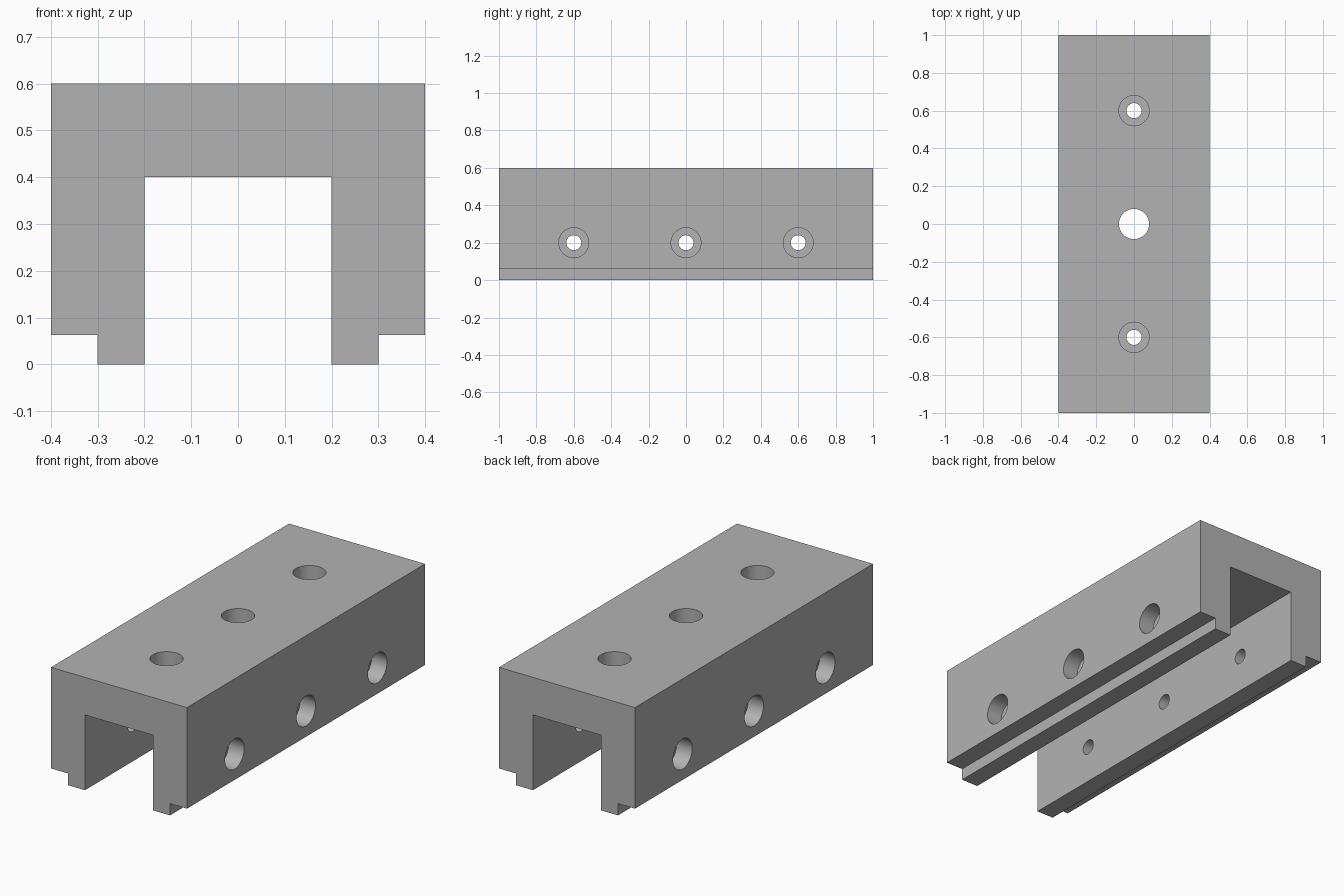
import bpy, bmesh, math
from mathutils import Matrix, Vector

cube = bpy.data.objects.get("Cube")
if cube:
    bpy.data.objects.remove(cube, do_unlink=True)

BORE, HOLE, DEPTH = 0.08, 0.04, 0.09
WIDE, TOP, SINK = 0.4, 0.6, 0.2

grey = bpy.data.materials.new("grey metal")
grey.use_nodes = True
colour = (0.45, 0.45, 0.45, 1)
grey.diffuse_color = colour
grey.node_tree.nodes["Principled BSDF"].inputs["Base Color"].default_value = colour


def add_object(name, bm):
    bmesh.ops.recalc_face_normals(bm, faces=bm.faces)
    mesh = bpy.data.meshes.new(name)
    bm.to_mesh(mesh)
    bm.free()
    mesh.materials.append(grey)
    ob = bpy.data.objects.new(name, mesh)
    bpy.context.collection.objects.link(ob)
    return ob


def lathe(bm, profile, matrix, sides=48):
    """Closed turned solid from (radius, height) points."""
    rings = [[bm.verts.new(matrix @ Vector((r * math.cos(a), r * math.sin(a), h)))
              for a in (math.tau * i / sides for i in range(sides))]
             for r, h in profile]
    for low, high in zip(rings, rings[1:]):
        for i in range(sides):
            j = (i + 1) % sides
            bm.faces.new((low[i], low[j], high[j], high[i]))
    bm.faces.new(rings[0])
    bm.faces.new(rings[-1])


# Channel body: mirrored half profile, extruded along y
half = [(WIDE, TOP), (WIDE, 0.0625), (0.3, 0.0625), (0.3, 0), (0.2, 0), (0.2, 0.4)]
outline = half + [(-x, z) for x, z in reversed(half)]
bm = bmesh.new()
face = bm.faces.new([bm.verts.new((x, -1, z)) for x, z in outline])
extruded = bmesh.ops.extrude_face_region(bm, geom=[face])["geom"]
bmesh.ops.translate(bm, vec=(0, 2, 0),
                    verts=[v for v in extruded if isinstance(v, bmesh.types.BMVert)])
body = add_object("channel_block", bm)

# Hole cutters: counterbored screw holes and one plain centre bore
bm = bmesh.new()
outer = WIDE - DEPTH
side_profile = [(BORE, -0.5), (BORE, -outer), (HOLE, -outer),
                (HOLE, outer), (BORE, outer), (BORE, 0.5)]
top_profile = [(HOLE, 0.35), (HOLE, TOP - DEPTH), (BORE, TOP - DEPTH), (BORE, 0.7)]
for y in (-0.6, 0, 0.6):
    across = Matrix.Translation((0, y, SINK)) @ Matrix.Rotation(math.pi / 2, 4, 'Y')
    lathe(bm, side_profile, across)
    down = Matrix.Translation((0, y, 0))
    lathe(bm, top_profile if y else [(BORE, 0.35), (BORE, 0.7)], down)
cutter = add_object("hole_cutter", bm)
cutter.hide_render = True

# Cut the holes and keep their rims sharp
cut = body.modifiers.new("holes", 'BOOLEAN')
cut.operation = 'DIFFERENCE'
cut.solver = 'EXACT'
cut.object = cutter
bpy.ops.object.select_all(action='DESELECT')
body.select_set(True)
bpy.context.view_layer.objects.active = body
bpy.ops.object.modifier_apply(modifier=cut.name)
bpy.data.objects.remove(cutter, do_unlink=True)
bpy.ops.object.shade_smooth_by_angle(angle=math.radians(30))
